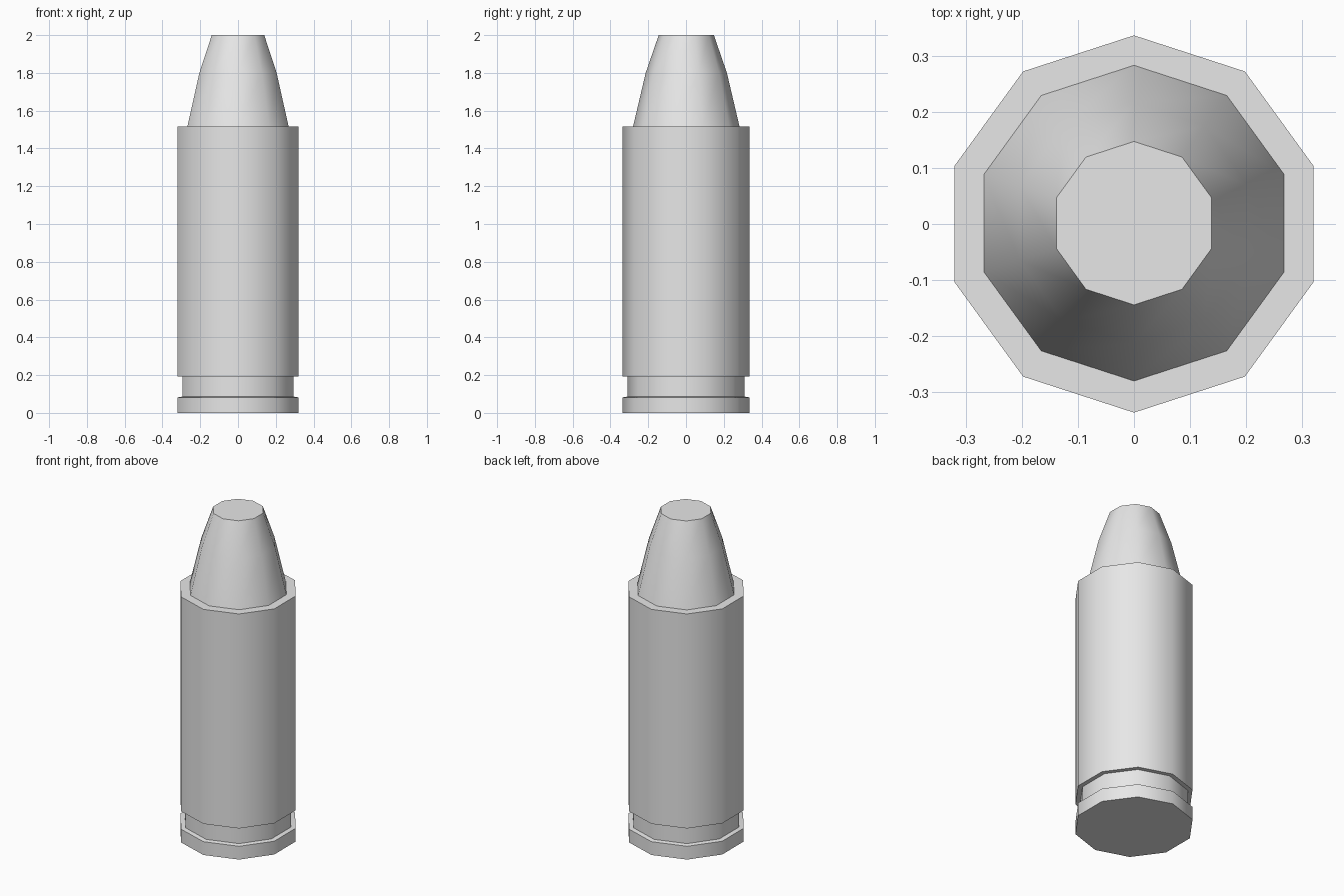
import bpy, bmesh, math

SIDES = 10

cube = bpy.data.objects.get("Cube")
if cube:
    bpy.data.objects.remove(cube, do_unlink=True)

# Single plain grey
grey = bpy.data.materials.new("light_grey")
grey.use_nodes = True
colour = (0.8, 0.8, 0.8, 1)
grey.diffuse_color = colour
grey.node_tree.nodes["Principled BSDF"].inputs["Base Color"].default_value = colour


def turned_part(name, profile):
    """Sweep a (radius, height) profile into a ten-sided closed solid."""
    bm = bmesh.new()
    rings = []
    for radius, z in profile:
        ring = []
        for i in range(SIDES):
            a = math.pi / 2 + math.tau * i / SIDES
            ring.append(bm.verts.new((radius * math.cos(a), radius * math.sin(a), z)))
        rings.append(ring)
    for low, high in zip(rings, rings[1:]):
        for i in range(SIDES):
            j = (i + 1) % SIDES
            bm.faces.new((low[i], low[j], high[j], high[i]))
    bm.faces.new(rings[0][::-1])
    bm.faces.new(rings[-1])
    bmesh.ops.recalc_face_normals(bm, faces=bm.faces[:])
    mesh = bpy.data.meshes.new(name)
    bm.to_mesh(mesh)
    bm.free()
    mesh.materials.append(grey)
    obj = bpy.data.objects.new(name, mesh)
    bpy.context.collection.objects.link(obj)
    # Smooth round the sides, crisp at the rims
    bpy.ops.object.select_all(action="DESELECT")
    obj.select_set(True)
    bpy.context.view_layer.objects.active = obj
    bpy.ops.object.shade_smooth_by_angle(angle=math.radians(45))
    return obj


# Casing with base rim and extractor groove
R, GROOVE = 0.337, 0.31
turned_part("casing", [(R, 0), (R, 0.082), (GROOVE, 0.086),
                       (GROOVE, 0.192), (R, 0.192), (R, 1.515)])

# Tapered flat-nosed tip, seated on the casing mouth
tip = turned_part("tip", [(0.282, 1.515), (0.215, 1.8), (0.146, 2.0)])
tip.location.y = 0.0015
